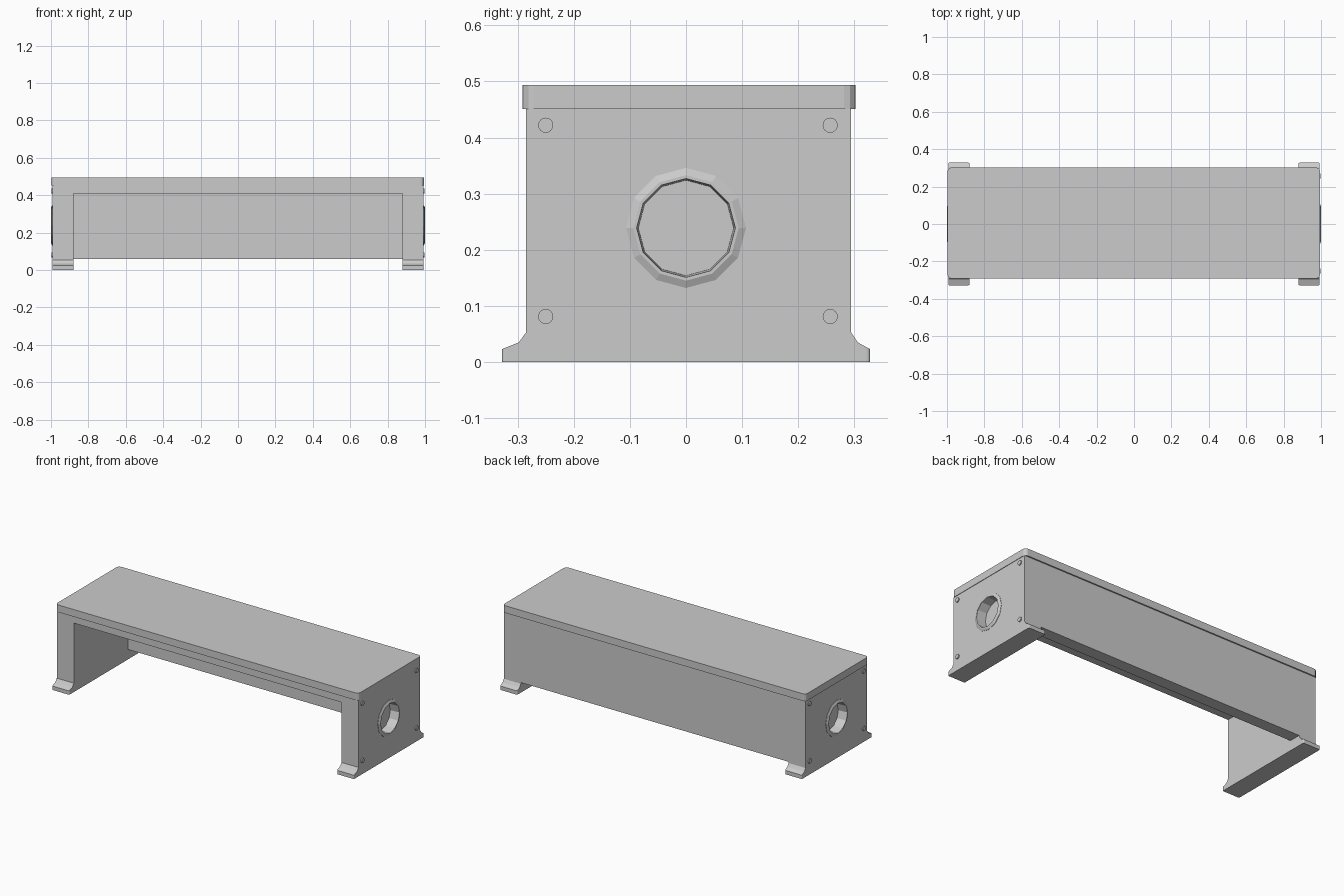
import bpy, bmesh, math
from mathutils import Vector

if "Cube" in bpy.data.objects:
    bpy.data.objects.remove(bpy.data.objects["Cube"])

LEG_IN, LEG_OUT = 0.88, 0.992
Y0, Y1 = -0.285, 0.294      # front and back faces of the body
LID_Z, TOP_Z = 0.451, 0.494
RING_Z = 0.239


def finish(bm, name):
    bmesh.ops.remove_doubles(bm, verts=bm.verts[:], dist=1e-5)
    bmesh.ops.recalc_face_normals(bm, faces=bm.faces[:])
    me = bpy.data.meshes.new(name)
    bm.to_mesh(me)
    bm.free()
    ob = bpy.data.objects.new(name, me)
    bpy.context.collection.objects.link(ob)
    return ob


def prism(name, pts, offset, bevel_axis=None, bevel=0.0, pick=None):
    """Extrude a planar outline; optionally round chosen edges along one axis."""
    bm = bmesh.new()
    face = bm.faces.new([bm.verts.new(p) for p in pts])
    ext = bmesh.ops.extrude_face_region(bm, geom=[face], use_keep_orig=True)
    verts = [g for g in ext["geom"] if isinstance(g, bmesh.types.BMVert)]
    bmesh.ops.translate(bm, verts=verts, vec=offset)
    if bevel:
        edges = []
        for e in bm.edges:
            d = (e.verts[0].co - e.verts[1].co).normalized()
            if abs(d[bevel_axis]) > 0.99 and (pick is None or pick(e)):
                edges.append(e)
        bmesh.ops.bevel(bm, geom=edges, offset=bevel, segments=3,
                        profile=0.5, affect='EDGES')
    return finish(bm, name)


def box(name, x0, x1, y0, y1, z0, z1, **kw):
    pts = [(x0, y0, z0), (x1, y0, z0), (x1, y1, z0), (x0, y1, z0)]
    return prism(name, pts, (0, 0, z1 - z0), **kw)


def lathe_x(name, side, profile, y=0.0, z=RING_Z, steps=12):
    """Turn (outward distance, radius) points around an x-parallel axis."""
    bm = bmesh.new()
    c = Vector((0, y, z))
    vs = [bm.verts.new((side * (LEG_OUT + d), y, z + r)) for d, r in profile]
    edges = [bm.edges.new(p) for p in zip(vs, vs[1:])]
    bmesh.ops.spin(bm, geom=vs + edges, cent=c, axis=(1, 0, 0),
                   angle=2 * math.pi, steps=steps, use_merge=False)
    return finish(bm, name)


# Lid with rounded vertical corners
box("lid", -0.997, 0.995, -0.291, 0.302, LID_Z, TOP_Z, bevel_axis=2, bevel=0.02)

# Top rail and back panel between the legs
box("top_rail", -LEG_IN, LEG_IN, Y0, Y1, 0.41, LID_Z)
box("back_panel", -LEG_IN, LEG_IN, 0.222, Y1, 0.06, 0.41)

# Leg outline with flared feet
outline = [(-0.328, 0), (0.328, 0), (0.328, 0.023), (0.306, 0.035), (Y1, 0.053),
           (Y1, LID_Z), (Y0, LID_Z), (Y0, 0.053), (-0.298, 0.035), (-0.328, 0.023)]

for side, label in ((-1, "left"), (1, "right")):
    # End leg, foot tips softened
    leg = prism(label + "_leg", [(side * LEG_IN, y, z) for y, z in outline],
                (side * (LEG_OUT - LEG_IN), 0, 0), bevel_axis=2, bevel=0.006,
                pick=lambda e: all(abs(v.co.y) > 0.32 for v in e.verts))

    # Round pocket cut in the outer face
    cutter = lathe_x("pocket_cutter", side,
                     [(0.05, 0), (0.05, 0.1), (-0.053, 0.1), (-0.053, 0)])
    cutter.hide_render = True
    mod = leg.modifiers.new("pocket", 'BOOLEAN')
    mod.operation = 'DIFFERENCE'
    mod.solver = 'EXACT'
    mod.object = cutter
    bpy.context.view_layer.objects.active = leg
    bpy.ops.object.modifier_apply(modifier=mod.name)
    bpy.data.objects.remove(cutter)

    # Handle ring and recessed floor
    lathe_x(label + "_handle_ring", side,
            [(-0.05, 0), (-0.05, 0.085), (0.008, 0.088), (0.008, 0.094),
             (0.002, 0.107), (-0.056, 0.107), (-0.056, 0)])

    # Corner bolts
    for y in (-0.25, 0.257):
        for z in (0.081, 0.422):
            lathe_x(label + "_bolt", side,
                    [(0.006, 0), (0.006, 0.0134), (-0.01, 0.0134), (-0.01, 0)],
                    y, z, 16)
